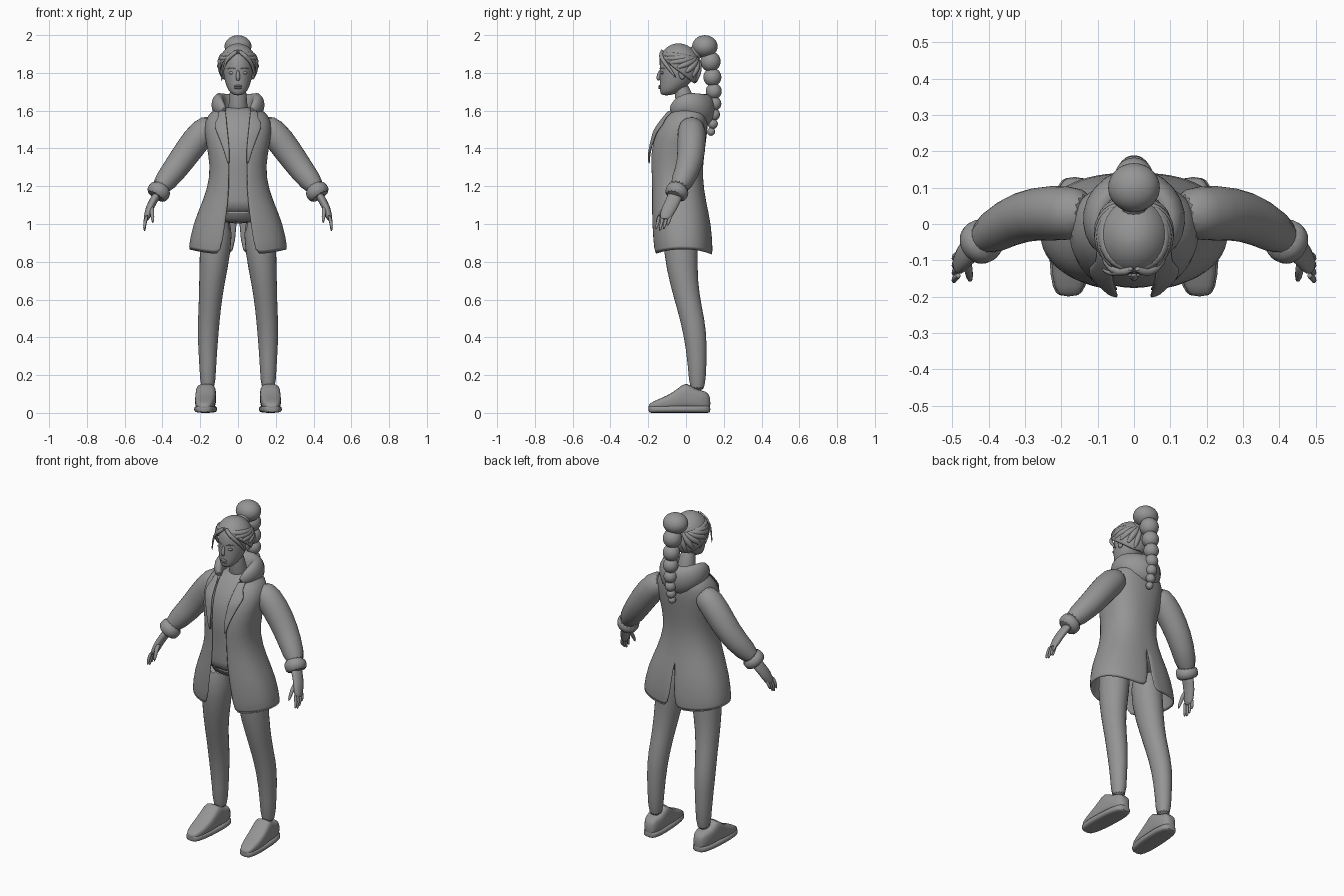
import bpy
from math import acos, asin, cos, copysign, pi, radians, sin, sqrt
from mathutils import Vector

default_cube = bpy.data.objects.get("Cube")
if default_cube:
    bpy.data.objects.remove(default_cube, do_unlink=True)

grey = (.3, .3, .3, 1)
clay = bpy.data.materials.new("plain_grey")
clay.use_nodes = True
clay.diffuse_color = grey
clay.node_tree.nodes["Principled BSDF"].inputs["Base Color"].default_value = grey

ALONG_X, ALONG_Y, ALONG_Z = Vector((1, 0, 0)), Vector((0, 1, 0)), Vector((0, 0, 1))


def power(value, exponent):
    return copysign(abs(value) ** exponent, value)


def turns(count):
    """Angles of one full turn."""
    return [2 * pi * step / count for step in range(count)]


def spread(start, end, count):
    """Evenly spaced values, both ends included."""
    return [start + (end - start) * step / (count - 1) for step in range(count)]


def skin(name, rows, closed=False, mirror=False, thickness=0):
    """Join equal rows of points; closed rows form a capped tube."""
    size = len(rows[0])
    verts = [tuple(point) for row in rows for point in row]
    faces = []
    for base in range(0, len(verts) - size, size):
        for column in range(size if closed else size - 1):
            after = (column + 1) % size
            faces.append((base + column, base + after, base + size + after, base + size + column))
    if closed:
        faces += [tuple(range(size)), tuple(range(len(verts) - size, len(verts)))]
    mesh = bpy.data.meshes.new(name)
    mesh.from_pydata(verts, [], faces)
    mesh.materials.append(clay)
    part = bpy.data.objects.new(name, mesh)
    bpy.context.collection.objects.link(part)
    bpy.ops.object.select_all(action="DESELECT")
    part.select_set(True)
    bpy.context.view_layer.objects.active = part
    bpy.ops.object.mode_set(mode="EDIT")
    bpy.ops.mesh.select_all(action="SELECT")
    bpy.ops.mesh.normals_make_consistent(inside=False)
    bpy.ops.object.mode_set(mode="OBJECT")
    bpy.ops.object.shade_smooth_by_angle(angle=radians(50))
    if mirror:
        part.modifiers.new("mirror", "MIRROR")
    if thickness:
        solid = part.modifiers.new("thickness", "SOLIDIFY")
        solid.thickness = thickness
        solid.offset = 0
    smooth = part.modifiers.new("smooth", "SUBSURF")
    smooth.levels = smooth.render_levels = 1


def tube(name, path, axis=ALONG_Y, depth=1, sides=14, mirror=False):
    """Path points are x, y, z, radius; depth widens the section along axis."""
    points = [Vector(point[:3]) for point in path]
    rows = []
    for index, centre in enumerate(points):
        before, after = points[max(index - 1, 0)], points[min(index + 1, len(points) - 1)]
        tangent = (after - before).normalized()
        tall = (axis - tangent * axis.dot(tangent)).normalized()
        wide = tangent.cross(tall)
        radius = path[index][3]
        rows.append([centre + radius * (wide * cos(a) + tall * depth * sin(a)) for a in turns(sides)])
    skin(name, rows, closed=True, mirror=mirror)


def ball(name, centre, size, mirror=False):
    rows = [[Vector(centre) + Vector((size[0] * sin(polar) * cos(a), size[1] * sin(polar) * sin(a),
                                      size[2] * cos(polar))) for a in turns(16)]
            for polar in spread(.1, pi - .1, 11)]
    skin(name, rows, closed=True, mirror=mirror)


# Jacket profile: height, half width, front y, back y
COAT = [(.86, .26, -.17, .14), (1, .235, -.18, .13), (1.12, .18, -.18, .1), (1.25, .14, -.18, .08),
        (1.37, .15, -.19, .09), (1.5, .18, -.16, .11), (1.58, .16, -.1, .11), (1.62, .09, -.07, .09)]
SQUARENESS = .85


def opening(z):
    return .045 + .15 * max(0, 1.15 - z) + .1 * max(0, z - 1.4)


def vent(z):
    return .1 * max(0, 1.05 - z)


def coat_row(z):
    for low, high in zip(COAT, COAT[1:]):
        if z <= high[0]:
            return Vector(low).lerp(Vector(high), (z - low[0]) / (high[0] - low[0]))
    return COAT[-1]


def coat_angle(x, width):
    return asin(min(1, (x / width) ** (1 / SQUARENESS)))


def coat_point(row, angle, scale=1):
    z, width, front, back = row
    y = (front + back) / 2 - (back - front) / 2 * scale * power(cos(angle), SQUARENESS)
    return [scale * width * power(sin(angle), SQUARENESS), y, z]


def coat_front(x, z):
    row = coat_row(z)
    return coat_point(row, coat_angle(x, row[1]))[1]


# Jacket body, open in front, vented behind, hem dipping at front and back
rows = []
for row in COAT:
    z, width = row[:2]
    angles = spread(coat_angle(opening(z), width), pi - coat_angle(vent(z), width), 15)
    line = [coat_point(row, angle) for angle in angles]
    line[-1][0] = vent(z)
    if row is COAT[0]:
        for point, angle in zip(line, angles):
            point[2] -= .03 * cos(angle) ** 2
    rows.append(line)
skin("jacket_body", rows, mirror=True, thickness=.012)

# Lapels lie on the jacket and step in at the notch
rows = []
for z in spread(1.32, 1.6, 9):
    width = .01 + .3 * (z - 1.32) if z < 1.54 else .04
    rows.append([(x, coat_front(x, z) - .014, z) for x in spread(opening(z), opening(z) + width, 5)])
skin("lapel", rows, mirror=True, thickness=.009)

# Shirt and shorts
rows = []
for z in spread(1.05, 1.63, 9):
    scale = .7 if z > 1.6 else .94
    rows.append([coat_point((z, *coat_row(z)[1:]), a, scale) for a in turns(24)])
skin("shirt", rows, closed=True)
tube("shorts", [(0, -.03, 1, .1), (0, -.03, 1.05, .18), (0, -.03, 1.15, .14)], depth=.7)

# Sleeves and cuffs
tube("sleeve", [(.12, .03, 1.53, .06), (.18, .03, 1.5, .08), (.27, .03, 1.38, .076),
                (.34, .01, 1.28, .068), (.43, -.05, 1.17, .055)], mirror=True)
tube("cuff", [(.4, -.03, 1.2, .06), (.42, -.05, 1.17, .065), (.44, -.06, 1.14, .06)], mirror=True)

# Hands
tube("palm", [(.42, -.05, 1.17, .025), (.45, -.07, 1.12, .021), (.47, -.09, 1.08, .022),
              (.48, -.11, 1.04, .018), (.49, -.11, 1.02, .014)], depth=1.8, mirror=True)
FINGERS = {"index": .07, "middle": .08, "ring": .07, "little": .05}
for order, (name, length) in enumerate(FINGERS.items()):
    y = .02 * order - .14
    tube(name + "_finger", [(.48, y, 1.05, .01), (.495, y - .01, 1.04 - length / 2, .01),
                            (.495, y - .02, 1.04 - length, .006)], sides=8, mirror=True)
tube("thumb", [(.46, -.09, 1.1, .013), (.455, -.13, 1.07, .014), (.45, -.16, 1, .007)], sides=8, mirror=True)

# Legs
tube("leg", [(.11, -.03, 1.06, .09), (.12, -.03, .85, .085), (.14, -.01, .68, .068), (.15, .02, .55, .06),
             (.16, .05, .42, .058), (.16, .06, .25, .045), (.16, .06, .1, .04)], depth=1.1, mirror=True)

# Shoes: y and top height of each section
SHOE = [(-.2, .04), (-.18, .06), (-.1, .09), (-.04, .13), (0, .17), (.05, .12), (.11, .12), (.13, .08)]


def shoe_part(name, grow, bottom, limit):
    rows = []
    for y, top in SHOE:
        width = grow + .02 + .035 * sqrt(1 - min(1, abs(y + .035) / .165) ** 4)
        half = (min(top, limit) - bottom) / 2
        rows.append([(.17 - y / 20 + width * power(cos(a), .6), y, bottom + half + half * power(sin(a), .6))
                     for a in turns(16)])
    skin(name, rows, closed=True, mirror=True)


shoe_part("shoe_upper", grow=0, bottom=.02, limit=1)
shoe_part("shoe_sole", grow=.005, bottom=0, limit=.04)

# Neck and head: height, half width, front y, back y
tube("neck", [(0, .01, 1.55, .06), (0, 0, 1.63, .05), (0, -.03, 1.75, .045)])
HEAD = [(1.68, .02, -.13, -.08), (1.7, .05, -.14, -.03), (1.75, .07, -.14, .03), (1.8, .08, -.14, .06),
        (1.86, .08, -.14, .06), (1.91, .06, -.12, .04), (1.94, .03, -.07, 0)]
rows = [[(width * sin(a), (front + back) / 2 - (back - front) / 2 * cos(a), z) for a in turns(20)]
        for z, width, front, back in HEAD]
skin("head", rows, closed=True)

# Face
tube("nose", [(0, -.135, 1.82, .007), (0, -.15, 1.77, .014), (0, -.14, 1.76, .01)], sides=8)
for name, z in (("upper_lip", 1.73), ("lower_lip", 1.72)):
    ball(name, (0, -.138, z), (.022, .009, .006))
ball("eye", (.033, -.125, 1.8), (.017, .008, .008), mirror=True)
tube("eyebrow", [(.01, -.14, 1.82, .004), (.035, -.13, 1.83, .004), (.06, -.11, 1.82, .002)], ALONG_Z,
     sides=6, mirror=True)
ball("ear", (.08, -.02, 1.8), (.012, .02, .035), mirror=True)

# Hair cap with a curved hairline
SKULL_MIDDLE, SKULL_HEIGHT = 1.825, .125


def scalp(azimuth, z):
    ring = sqrt(1 - ((z - SKULL_MIDDLE) / SKULL_HEIGHT) ** 2)
    return (.1 * ring * sin(azimuth), -.037 - .11 * ring * cos(azimuth), z)


rows = []
for azimuth in spread(0, pi, 15):
    drop = acos((.08 * cos(azimuth) - .02 * sin(azimuth)) / SKULL_HEIGHT)
    rows.append([scalp(azimuth, SKULL_MIDDLE + SKULL_HEIGHT * cos(polar)) for polar in spread(0, drop, 9)])
skin("hair_cap", rows, mirror=True, thickness=.014)

# Combed locks sweep from the hairline to the bun
for azimuth, z in zip(spread(.15, 2.7, 7), spread(1.9, 1.75, 7)):
    path = [(*scalp(azimuth + (pi - azimuth) * part * .75, z + (1.88 - z) * part), .01 + .01 * sin(pi * part))
            for part in spread(0, 1, 5)]
    tube("combed_lock", path, ALONG_Z, sides=8, mirror=True)
tube("fringe", [(0, -.12, 1.92, .012), (.04, -.14, 1.89, .014), (.08, -.11, 1.85, .013), (.09, -.05, 1.77, .005)],
     ALONG_Z, sides=8, mirror=True)
tube("loose_strand", [(-.02, -.13, 1.91, .007), (-.07, -.14, 1.87, .008), (-.09, -.12, 1.75, .003)],
     ALONG_Z, sides=8)

# High bun and tapering braid
tube("hair_tie", [(0, .03, 1.89, .045), (0, .08, 1.93, .04)], ALONG_X)
ball("bun", (0, .1, 1.94), (.074, .07, .06))
z = 1.86
for order, size in enumerate(spread(.055, .022, 7)):
    ball("braid_bead", (0, .13 + .02 * sin(order / 2), z), (size, size, size))
    z -= size * 1.5

# Hood folded round the neck and hanging behind
fold = [(.07, -.08, 1.59, .015), (.1, -.05, 1.62, .028), (.11, 0, 1.64, .036), (.1, .05, 1.63, .042),
        (.06, .09, 1.61, .05)]
other_fold = [(-x, y, z, radius) for x, y, z, radius in reversed(fold)]
tube("hood", fold + [(0, .11, 1.6, .058)] + other_fold, ALONG_Z, depth=1.6)
